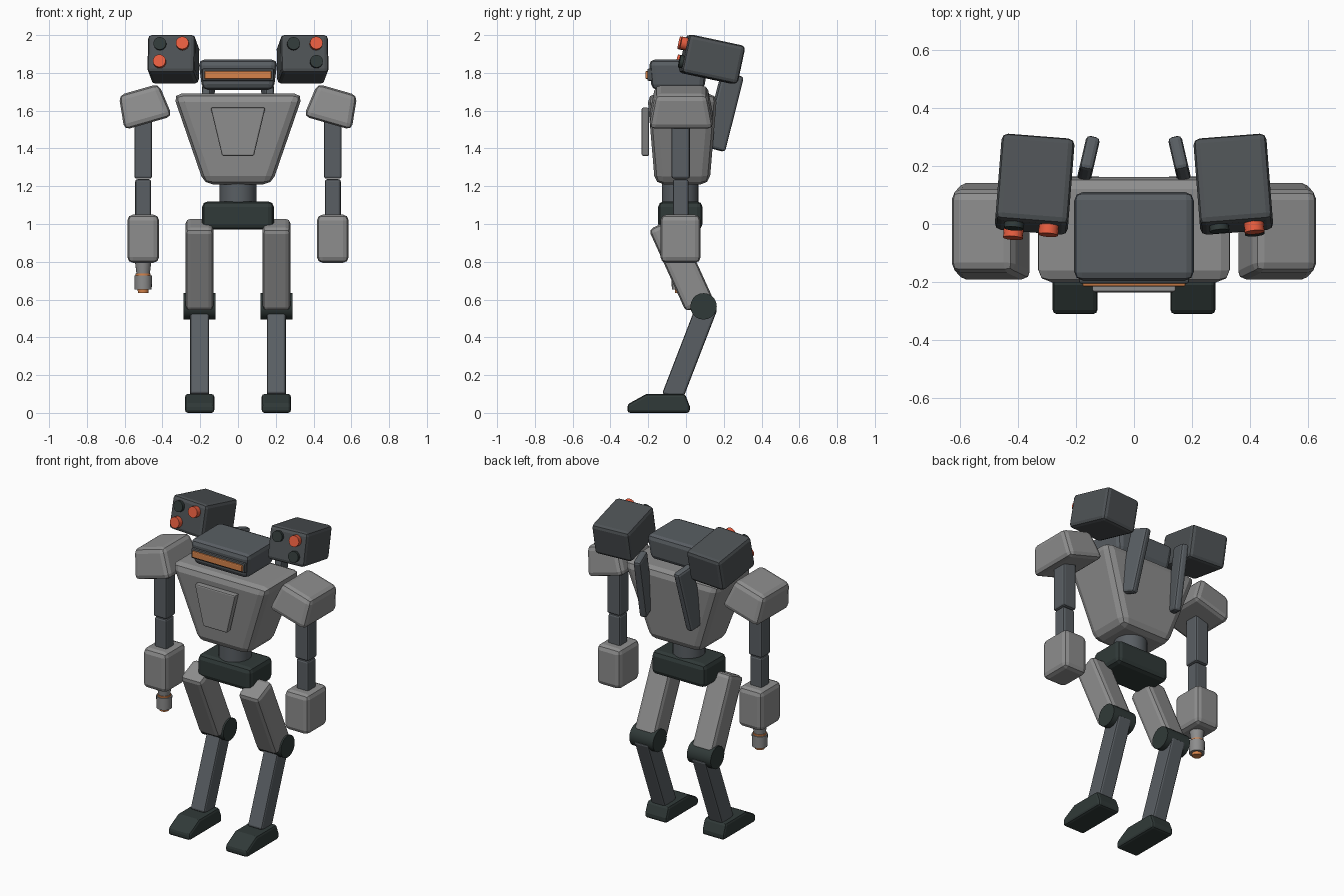
import bpy, bmesh, math
from mathutils import Matrix, Vector, Euler

cube = bpy.data.objects.get("Cube")
if cube:
    bpy.data.objects.remove(cube, do_unlink=True)


def material(name, rgb):
    m = bpy.data.materials.new(name)
    m.use_nodes = True
    m.diffuse_color = (*rgb, 1)
    m.node_tree.nodes["Principled BSDF"].inputs["Base Color"].default_value = (*rgb, 1)
    return m


GREY = material("light grey armour", (0.27, 0.27, 0.27))
STEEL = material("steel grey", (0.1, 0.113, 0.125))
GUNMETAL = material("dark gunmetal", (0.075, 0.084, 0.09))
BLACK = material("green black", (0.03, 0.042, 0.04))
ORANGE = material("orange", (0.68, 0.23, 0.07))
RED = material("red", (0.8, 0.11, 0.05))


def finish(name, bm, mat, matrix, bevel=0.0, smooth=False):
    bmesh.ops.recalc_face_normals(bm, faces=bm.faces)
    mesh = bpy.data.meshes.new(name)
    bm.to_mesh(mesh)
    bm.free()
    mesh.materials.append(mat)
    ob = bpy.data.objects.new(name, mesh)
    bpy.context.collection.objects.link(ob)
    ob.matrix_world = matrix
    if bevel:
        mod = ob.modifiers.new("Bevel", "BEVEL")
        mod.width, mod.segments, mod.limit_method = bevel, 2, "ANGLE"
    if smooth:
        bpy.ops.object.select_all(action="DESELECT")
        ob.select_set(True)
        bpy.context.view_layer.objects.active = ob
        bpy.ops.object.shade_smooth_by_angle(angle=math.radians(35))
    return ob


def place(loc, rx=0, ry=0, rz=0):
    """Roll and pitch first, then yaw, in degrees."""
    turn = Euler([math.radians(a) for a in (rx, ry, rz)], "XYZ")
    return Matrix.Translation(loc) @ turn.to_matrix().to_4x4()


def block(name, size, matrix, mat, bevel=0.02, bottom=(1, 1)):
    """Bevelled box whose bottom face is scaled by bottom in x and y."""
    bm = bmesh.new()
    bmesh.ops.create_cube(bm, size=1)
    for v in bm.verts:
        if v.co.z < 0:
            v.co.x *= bottom[0]
            v.co.y *= bottom[1]
        v.co = Vector(c * s for c, s in zip(v.co, size))
    return finish(name, bm, mat, matrix, bevel)


def cylinder(name, r_bottom, r_top, depth, matrix, mat, sides=20):
    bm = bmesh.new()
    bmesh.ops.create_cone(bm, cap_ends=True, segments=sides, radius1=r_bottom,
                          radius2=r_top, depth=depth)
    return finish(name, bm, mat, matrix, smooth=True)


def prism(name, profile, x, width, mat, bevel):
    """Side profile in y and z, extruded across x."""
    bm = bmesh.new()
    face = bm.faces.new([bm.verts.new((-width / 2, y, z)) for y, z in profile])
    extruded = bmesh.ops.extrude_face_region(bm, geom=[face])["geom"]
    verts = [g for g in extruded if isinstance(g, bmesh.types.BMVert)]
    bmesh.ops.translate(bm, verts=verts, vec=(width, 0, 0))
    return finish(name, bm, mat, place((x, 0, 0)), bevel)


# Body core
block("pelvis", (0.38, 0.235, 0.15), place((0, -0.03, 1.045)), BLACK, 0.03)
cylinder("waist", 0.097, 0.097, 0.18, place((0, -0.03, 1.15)), STEEL)
block("torso", (0.69, 0.37, 0.48), place((0, -0.02, 1.45)), GREY, 0.045, (0.52, 0.78))
block("chest_plate", (0.29, 0.04, 0.255), place((0, -0.215, 1.488)), GREY, 0.008, (0.58, 1))

# Head and visor
block("head", (0.42, 0.31, 0.16), place((0, -0.042, 1.79)), STEEL, 0.03, (0.9, 0.9))
block("visor_frame", (0.38, 0.03, 0.065), place((0, -0.19, 1.79)), GUNMETAL, 0.008)
block("visor", (0.355, 0.04, 0.042), place((0, -0.195, 1.789)), ORANGE, 0.006)

FOOT = [(-0.31, 0), (0.02, 0), (0.02, 0.035), (-0.005, 0.1), (-0.21, 0.1), (-0.31, 0.045)]

for s, side in ((-1, "right"), (1, "left")):
    # Legs
    prism(side + "_foot", FOOT, s * 0.203, 0.155, BLACK, 0.015)
    block(side + "_shin", (0.1, 0.113, 0.52),
          place((s * 0.203, 0.02, 0.325), rx=-21.1), STEEL, 0.012)
    cylinder(side + "_knee", 0.07, 0.07, 0.168,
             place((s * 0.204, 0.093, 0.564), ry=90), BLACK)
    block(side + "_thigh", (0.148, 0.16, 0.48),
          place((s * 0.204, -0.026, 0.785), rx=24.4), GREY, 0.026)

    # Arms
    x = s * 0.502
    block(side + "_shoulder", (0.22, 0.275, 0.185),
          place((s * 0.5, -0.025, 1.623), ry=s * -16 * -1), GREY, 0.03, (1.2, 1.25))
    block(side + "_upper_arm", (0.094, 0.097, 0.32), place((x, -0.028, 1.4)), STEEL, 0.012)
    block(side + "_lower_arm", (0.085, 0.083, 0.22), place((x, -0.028, 1.127)), STEEL, 0.012)
    block(side + "_forearm", (0.168, 0.213, 0.255), place((x, -0.029, 0.922)), GREY, 0.03)

    # Back struts
    block(side + "_back_strut", (0.048, 0.122, 0.41),
          place((s * 0.163, 0.197, 1.595), rx=-14.5, rz=s * 13), STEEL, 0.015)

    # Shoulder launchers and their tubes
    pod = place((s * 0.342, 0.137, 1.872), rx=-12, rz=s * 4.5)
    block(side + "_launcher", (0.252, 0.305, 0.208), pod, GUNMETAL, 0.022)
    colours = (BLACK, RED, RED) if s < 0 else (RED, BLACK, BLACK)
    spots = ((0.06, 0.05), (-0.06, 0.05), (0.06, -0.047))
    for i, ((dx, dz), mat) in enumerate(zip(spots, colours)):
        out = 0.165 if mat is RED else 0.152
        cylinder(f"{side}_launch_tube_{i + 1}", 0.034, 0.034, 0.04,
                 pod @ place((s * dx, -out, dz), rx=90), mat, 16)

# Gun under the right forearm
cylinder("gun_neck", 0.034, 0.044, 0.08, place((-0.502, -0.03, 0.765)), GREY)
cylinder("gun_band", 0.04, 0.04, 0.012, place((-0.502, -0.03, 0.732)), ORANGE)
cylinder("gun_barrel", 0.045, 0.047, 0.076, place((-0.502, -0.03, 0.69)), GREY)
cylinder("gun_muzzle", 0.028, 0.03, 0.03, place((-0.502, -0.03, 0.65)), ORANGE)
